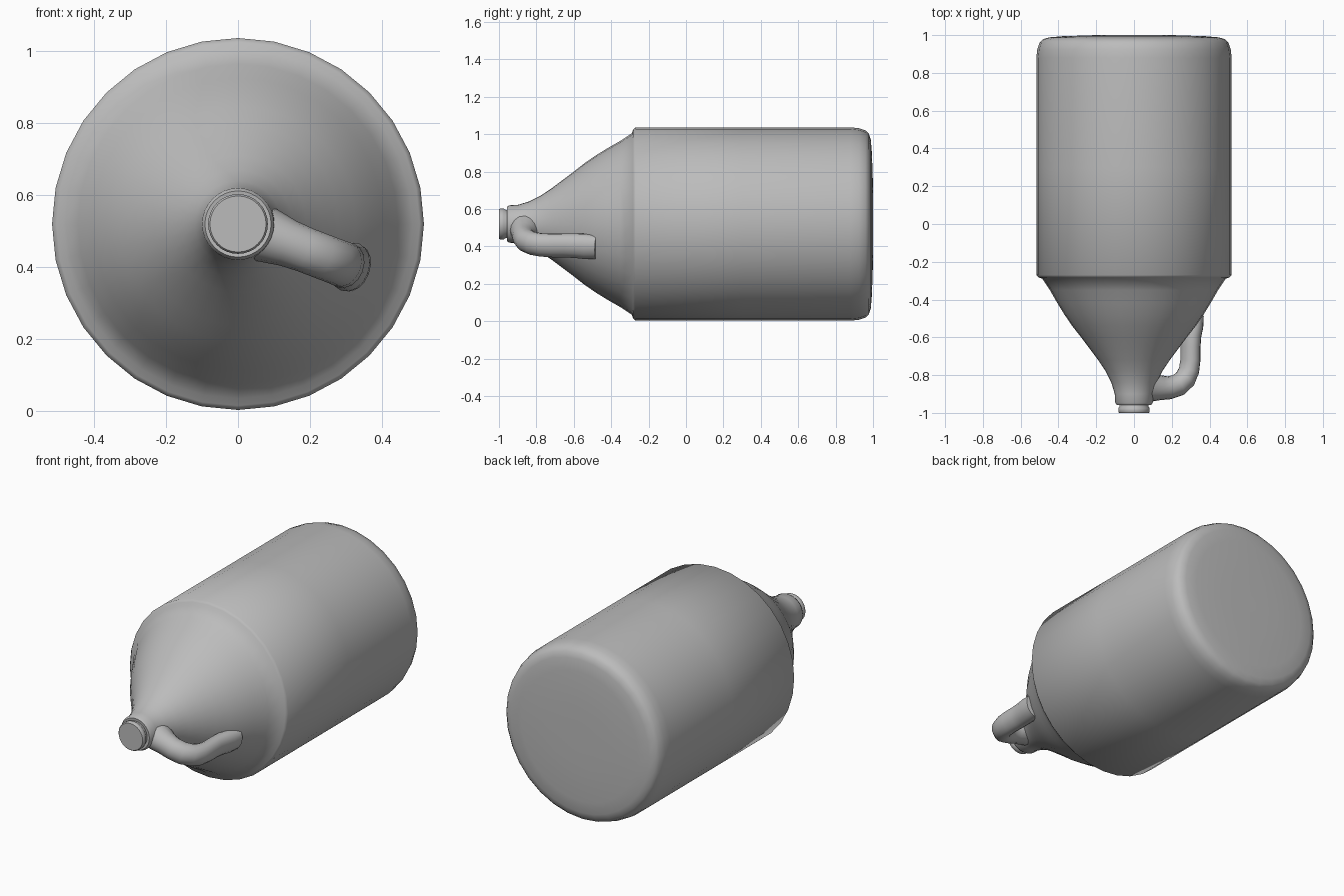
import bpy
import bmesh
from math import sin, cos, pi, radians
from mathutils import Vector

if "Cube" in bpy.data.objects:
    bpy.data.objects.remove(bpy.data.objects["Cube"], do_unlink=True)

AXIS_Z = 0.52
SIDES = 32

grey = bpy.data.materials.new("plain grey")
grey.use_nodes = True
colour = (0.5, 0.5, 0.5, 1)
grey.diffuse_color = colour
grey.node_tree.nodes["Principled BSDF"].inputs["Base Color"].default_value = colour


def loft(name, rings, angle):
    """Skin a list of point rings, cap both ends and shade smooth."""
    bm = bmesh.new()
    loops = [[bm.verts.new(p) for p in ring] for ring in rings]
    for a, b in zip(loops, loops[1:]):
        n = len(a)
        for i in range(n):
            j = (i + 1) % n
            bm.faces.new((a[i], a[j], b[j], b[i]))
    bm.faces.new(loops[0])
    bm.faces.new(loops[-1])
    bmesh.ops.recalc_face_normals(bm, faces=bm.faces)
    mesh = bpy.data.meshes.new(name)
    bm.to_mesh(mesh)
    bm.free()
    mesh.materials.append(grey)
    obj = bpy.data.objects.new(name, mesh)
    bpy.context.collection.objects.link(obj)
    bpy.ops.object.select_all(action="DESELECT")
    obj.select_set(True)
    bpy.context.view_layer.objects.active = obj
    bpy.ops.object.shade_smooth_by_angle(angle=radians(angle))
    return obj


def lathe(name, profile, angle=50):
    """Turn (y, radius) pairs around the lying axis."""
    turns = [2 * pi * i / SIDES for i in range(SIDES)]
    return loft(name, [[(r * cos(t), y, AXIS_Z + r * sin(t)) for t in turns]
                       for y, r in profile], angle)


# Bottle body: neck, shoulder, raised rim, barrel and rounded base
lathe("bottle_body", [
    (-0.955, 0.08), (-0.957, 0.092), (-0.945, 0.1), (-0.9, 0.102),
    (-0.84, 0.12), (-0.78, 0.15), (-0.72, 0.19), (-0.66, 0.235),
    (-0.6, 0.28), (-0.54, 0.327), (-0.48, 0.368), (-0.42, 0.405),
    (-0.35, 0.445), (-0.29, 0.485), (-0.283, 0.505), (-0.27, 0.517),
    (0.3, 0.517), (0.88, 0.517), (0.925, 0.512), (0.96, 0.5),
    (0.978, 0.482), (0.988, 0.45), (0.994, 0.38), (1.0, 0.2), (1.0, 0.05)])

# Cap on the neck
lathe("cap", [(-0.94, 0.076), (-0.965, 0.076), (-0.975, 0.083),
              (-0.994, 0.083), (-1.0, 0.078)], 40)

# Looped handle: (y, radius from axis, half thickness, half width)
tilt = radians(-21)
out = Vector((cos(tilt), 0, sin(tilt)))
side = Vector((-sin(tilt), 0, cos(tilt)))
path = [(-0.855, 0.04, 0.088, 0.085), (-0.86, 0.1, 0.082, 0.075),
        (-0.867, 0.15, 0.066, 0.066), (-0.867, 0.2, 0.061, 0.063),
        (-0.853, 0.25, 0.06, 0.063), (-0.82, 0.29, 0.057, 0.063),
        (-0.775, 0.312, 0.053, 0.064), (-0.72, 0.32, 0.051, 0.065),
        (-0.65, 0.32, 0.051, 0.066), (-0.59, 0.324, 0.052, 0.068),
        (-0.54, 0.334, 0.053, 0.07), (-0.48, 0.345, 0.045, 0.066)]
centres = [Vector((0, y, AXIS_Z)) + out * r for y, r, _, _ in path]
rings = []
for i, (_, _, thick, wide) in enumerate(path):
    along = centres[min(i + 1, len(path) - 1)] - centres[max(i - 1, 0)]
    across = along.normalized().cross(side)
    rings.append([centres[i] + across * thick * cos(2 * pi * k / 16)
                  + side * wide * sin(2 * pi * k / 16) for k in range(16)])
loft("handle", rings, 60)
